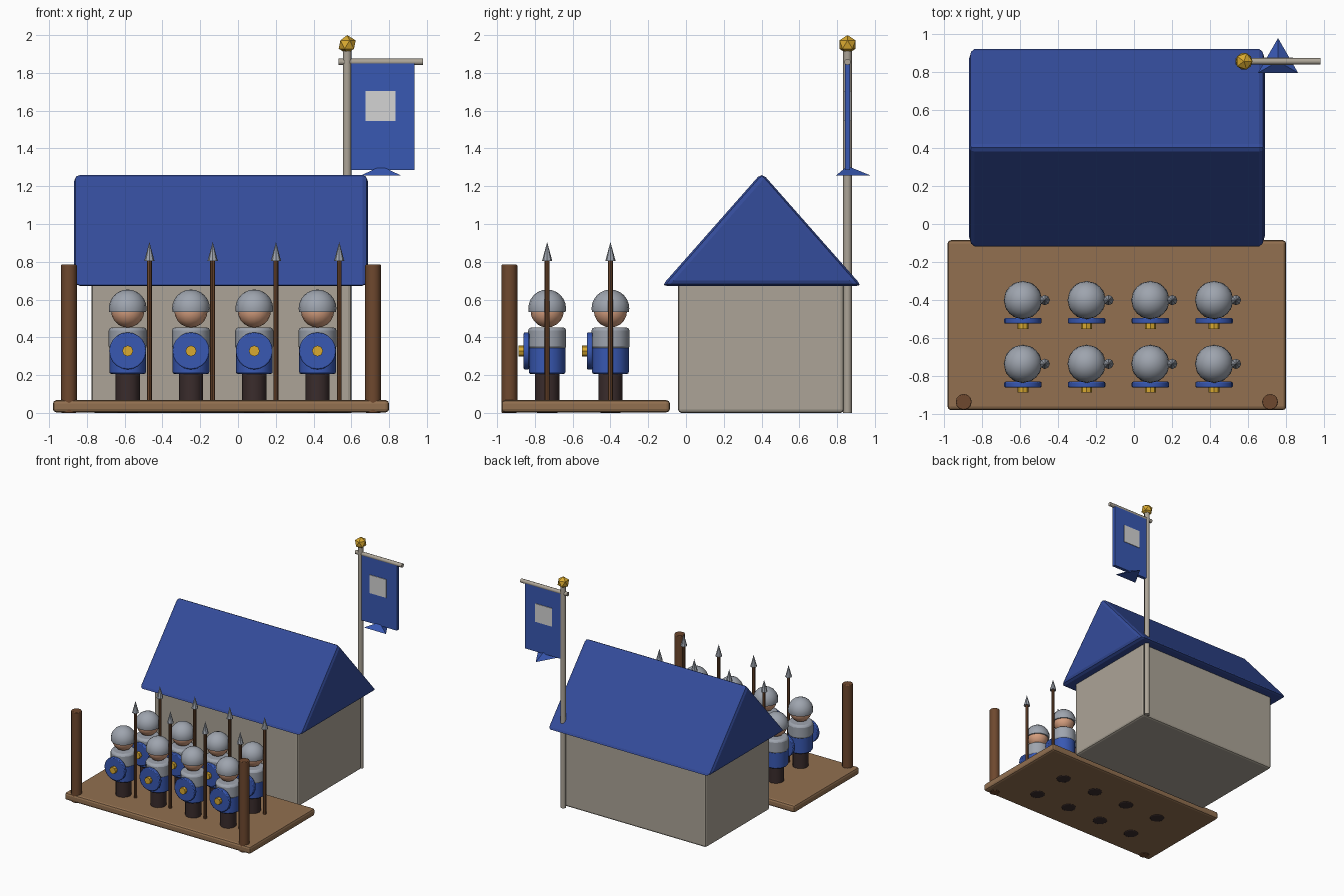
import bpy, bmesh, math
from mathutils import Vector

if "Cube" in bpy.data.objects:
    bpy.data.objects.remove(bpy.data.objects["Cube"])


def material(name, r, g, b):
    lin = [((c / 255 + 0.055) / 1.055) ** 2.4 for c in (r, g, b)]
    m = bpy.data.materials.new(name)
    m.diffuse_color = (*lin, 1)
    m.use_nodes = True
    m.node_tree.nodes["Principled BSDF"].inputs["Base Color"].default_value = m.diffuse_color
    return m


STONE = material("warm stone", 172, 164, 151)
ROOF = material("roof blue", 52, 76, 155)
CLOTH = material("cloth blue", 56, 88, 178)
GOLD = material("gold", 218, 170, 48)
PLANK = material("plank brown", 146, 112, 80)
WOOD = material("dark wood", 110, 72, 46)
LEGS = material("dark leather", 58, 44, 44)
SKIN = material("skin", 215, 160, 128)
STEEL = material("steel grey", 158, 164, 174)
PALE = material("pale grey", 212, 212, 212)


def finish(name, mat, bevel=0.0, segments=2, smooth=False):
    ob = bpy.context.object
    ob.name = name
    ob.data.materials.append(mat)
    if bevel:
        mod = ob.modifiers.new("bevel", "BEVEL")
        mod.width, mod.segments = bevel, segments
        mod.limit_method = "ANGLE"
        mod.angle_limit = math.radians(50)
    if smooth:
        bpy.ops.object.shade_smooth_by_angle(angle=math.radians(40))
    return ob


def box(name, mat, lo, hi, bevel=0.0):
    lo, hi = Vector(lo), Vector(hi)
    bpy.ops.mesh.primitive_cube_add(size=1, location=(lo + hi) / 2)
    bpy.context.object.scale = hi - lo
    bpy.ops.object.transform_apply(location=False, rotation=False, scale=True)
    return finish(name, mat, bevel)


def rod(name, mat, a, b, r, sides=12, r2=None, bevel=0.0, smooth=True):
    """Cylinder or cone between two points."""
    a, b = Vector(a), Vector(b)
    d = b - a
    rot = (0, 0, 0) if d.z > 0.001 else d.to_track_quat("Z", "Y").to_euler()
    bpy.ops.mesh.primitive_cone_add(vertices=sides, radius1=r, radius2=r if r2 is None else r2,
                                    depth=d.length, location=(a + b) / 2, rotation=rot)
    return finish(name, mat, bevel, smooth=smooth)


# Hall: stone walls
box("hall_walls", STONE, (-0.776, -0.042, 0), (0.60, 0.836, 0.69), 0.018)

# Hall: gabled roof, a bevelled triangular prism
bm = bmesh.new()
profile = [(-0.129, 0.672), (0.931, 0.672), (0.401, 1.272)]
face = bm.faces.new([bm.verts.new((-0.868, y, z)) for y, z in profile])
ext = bmesh.ops.extrude_face_region(bm, geom=[face])
bmesh.ops.translate(bm, vec=(1.556, 0, 0),
                    verts=[v for v in ext["geom"] if isinstance(v, bmesh.types.BMVert)])
bmesh.ops.recalc_face_normals(bm, faces=bm.faces)
mesh = bpy.data.meshes.new("hall_roof")
bm.to_mesh(mesh)
bm.free()
roof = bpy.data.objects.new("hall_roof", mesh)
bpy.context.collection.objects.link(roof)
bpy.context.view_layer.objects.active = roof
finish("hall_roof", ROOF, 0.03)

# Parade platform with two corner posts
box("platform", PLANK, (-0.98, -0.978, 0.003), (0.80, -0.085, 0.067), 0.018)
for x in (-0.895, 0.715):
    rod("corner_post", WOOD, (x, -0.935, 0), (x, -0.935, 0.785), 0.042, bevel=0.005)

# Flagpole, crossbar and finial
PX, PY = 0.578, 0.855
rod("flagpole", STONE, (PX, PY, 0), (PX, PY, 1.92), 0.023, 10)
rod("flag_crossbar", STONE, (0.533, PY, 1.858), (0.98, PY, 1.858), 0.017, 10)
bpy.ops.mesh.primitive_ico_sphere_add(subdivisions=1, radius=0.05, location=(PX, PY, 1.95))
finish("pole_finial", GOLD)

# Banner with emblem plate through both sides and pointed tail
box("banner", CLOTH, (0.597, PY - 0.014, 1.287), (0.935, PY + 0.014, 1.85))
for s in (-1, 1):
    y = PY + s * 0.016
    box("banner_emblem", PALE, (0.675, y - 0.003, 1.546), (0.835, y + 0.003, 1.704))
rod("banner_tail", CLOTH, (0.757, PY, 1.257), (0.757, PY, 1.307), 0.122, 3, 0, smooth=False)


def helmet(x, y):
    bpy.ops.mesh.primitive_uv_sphere_add(segments=16, ring_count=12, radius=0.1, location=(x, y, 0.553))
    ob = bpy.context.object
    bm = bmesh.new()
    bm.from_mesh(ob.data)
    cut = bmesh.ops.bisect_plane(bm, geom=bm.verts[:] + bm.edges[:] + bm.faces[:],
                                 plane_co=(0, 0, -0.02), plane_no=(0, 0, -1), clear_outer=True)
    bmesh.ops.contextual_create(bm, geom=[e for e in cut["geom_cut"] if isinstance(e, bmesh.types.BMEdge)])
    bm.to_mesh(ob.data)
    bm.free()
    finish("helmet", STEEL, smooth=True)


def soldier(x, y):
    # Body
    rod("legs", LEGS, (x, y, 0), (x, y, 0.22), 0.064, 12, bevel=0.012)
    rod("tunic", CLOTH, (x, y, 0.206), (x, y, 0.36), 0.097, 12, bevel=0.01)
    rod("breastplate", STEEL, (x, y, 0.335), (x, y, 0.453), 0.101, 12, bevel=0.018)
    # Head
    bpy.ops.mesh.primitive_uv_sphere_add(segments=16, ring_count=10, radius=0.088, location=(x, y, 0.54))
    finish("head", SKIN, smooth=True)
    helmet(x, y)
    # Round shield with boss
    rod("shield", CLOTH, (x, y - 0.094, 0.328), (x, y - 0.124, 0.328), 0.098, 20, bevel=0.006)
    rod("shield_boss", GOLD, (x, y - 0.12, 0.328), (x, y - 0.151, 0.328), 0.029, 8, smooth=False)
    # Spear
    sx = x + 0.115
    rod("spear_shaft", WOOD, (sx, y, 0.06), (sx, y, 0.82), 0.013, 8)
    rod("spear_tip", STEEL, (sx, y, 0.805), (sx, y, 0.905), 0.027, 8, 0)


# Two ranks of four soldiers
for row_y in (-0.735, -0.40):
    for i in range(4):
        soldier(-0.584 + 0.335 * i, row_y)
